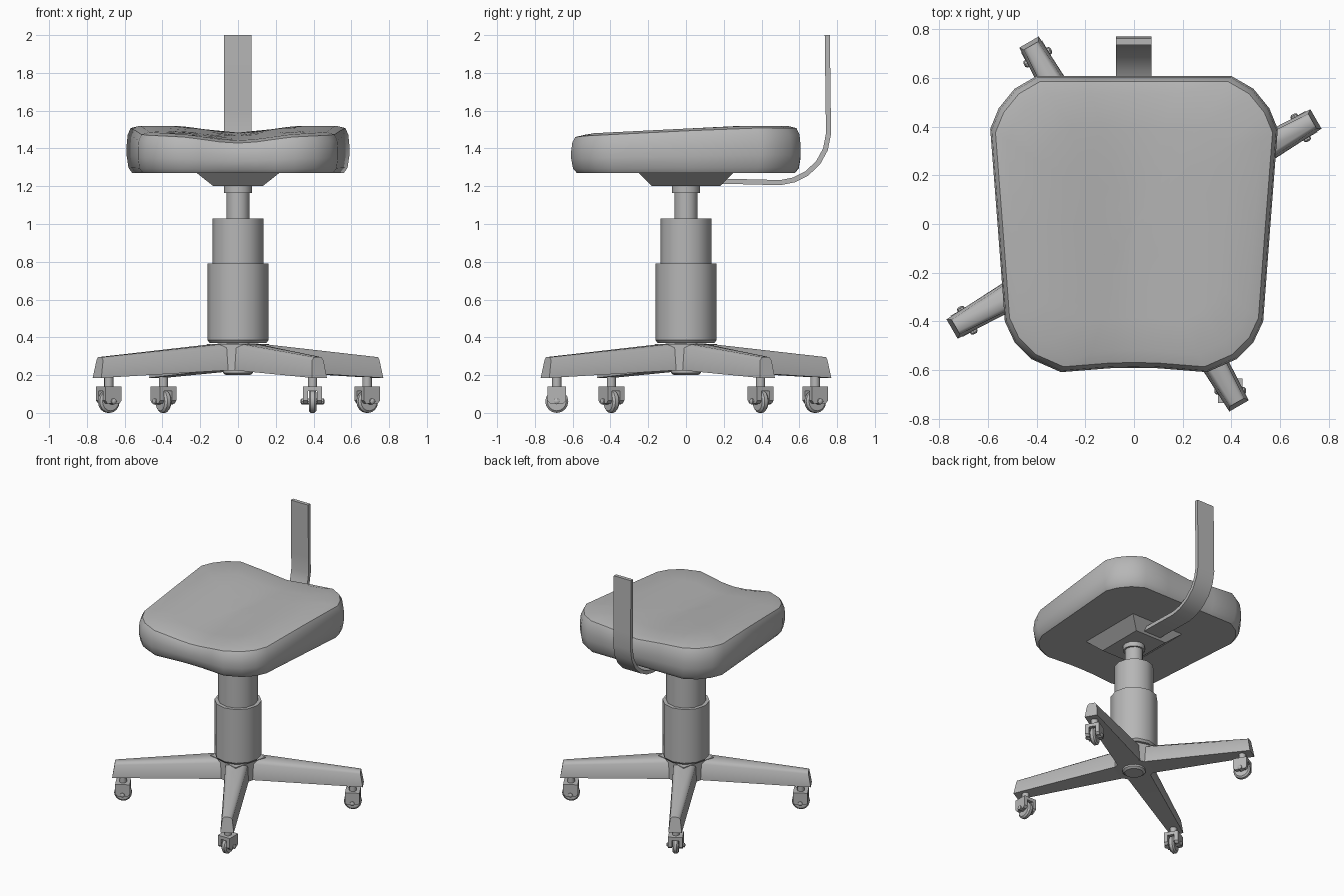
import bpy, bmesh
from math import radians, cos, sin, pi
from mathutils import Matrix, Vector

if "Cube" in bpy.data.objects:
    bpy.data.objects.remove(bpy.data.objects["Cube"])

grey = bpy.data.materials.new("dark_grey")
grey.diffuse_color = (0.47, 0.47, 0.47, 1)
grey.use_nodes = True
grey.node_tree.nodes["Principled BSDF"].inputs["Base Color"].default_value = grey.diffuse_color


def finish(name, bm, smooth=None):
    bmesh.ops.recalc_face_normals(bm, faces=bm.faces[:])
    me = bpy.data.meshes.new(name)
    bm.to_mesh(me)
    bm.free()
    me.materials.append(grey)
    ob = bpy.data.objects.new(name, me)
    bpy.context.collection.objects.link(ob)
    if smooth:
        bpy.ops.object.select_all(action='DESELECT')
        bpy.context.view_layer.objects.active = ob
        ob.select_set(True)
        bpy.ops.object.shade_smooth_by_angle(angle=radians(smooth))
    return ob


def loft(bm, rings):
    vs = [[bm.verts.new(p) for p in r] for r in rings]
    n = len(vs[0])
    for a, b in zip(vs, vs[1:]):
        for i in range(n):
            j = (i + 1) % n
            bm.faces.new((a[i], a[j], b[j], b[i]))
    bm.faces.new(vs[0])
    bm.faces.new(vs[-1])


def lathe(bm, profile, n, turn=0.0):
    loft(bm, [[(r * cos(turn + 2 * pi * i / n), r * sin(turn + 2 * pi * i / n), z)
               for i in range(n)] for r, z in profile])


def box(bm, x0, x1, y0, y1, z0, z1):
    loft(bm, [[(x0, y0, z), (x1, y0, z), (x1, y1, z), (x0, y1, z)] for z in (z0, z1)])


# Seat: rounded outline lofted through side rings, then a saddle-shaped top
half = [(0, -0.59), (0.1, -0.592), (0.2, -0.6), (0.3, -0.608), (0.42, -0.555),
        (0.49, -0.485), (0.53, -0.4), (0.56, 0.0), (0.59, 0.39), (0.555, 0.475),
        (0.49, 0.555), (0.4, 0.607), (0.2, 0.607), (0, 0.607)]
outline = half + [(-x, y) for x, y in half[-2:0:-1]]


def top_z(x, y):
    slope = 0.045 * min(1, max(0, (y + 0.6) / 0.9))
    dip = 0.018 * (1 + cos(pi * min(1, abs(x) / 0.36)))
    return 1.475 + slope - dip


rings = []
for inset, t in [(0.03, 0), (0.01, 0.12), (0, 0.4), (0, 0.6), (0.006, 0.85), (0.022, 1)]:
    s = 1 - inset / 0.6
    rings.append([(x * s, y * s, 1.27 + t * (top_z(x * s, y * s) - 0.012 - 1.27)) for x, y in outline])
for s in (0.88, 0.65, 0.45, 0.25, 0.03):
    rings.append([(x * s, y * s, top_z(x * s, y * s)) for x, y in outline])
bm = bmesh.new()
loft(bm, rings)
finish("seat", bm, 38)

# Mounting plate under the seat
bm = bmesh.new()
loft(bm, [[(-a, -b, z), (a, -b, z), (a, b, z), (-a, b, z)]
          for a, b, z in [(0.13, 0.18, 1.2), (0.225, 0.255, 1.275)]])
finish("seat_bracket", bm)

# Bent back support strap
path = [(0.1, 1.227), (0.3, 1.224), (0.5, 1.219), (0.57, 1.233), (0.64, 1.268), (0.70, 1.325),
        (0.738, 1.395), (0.755, 1.48), (0.753, 1.6), (0.748, 2.0)]
rings = []
for i, p in enumerate(path):
    a, b = path[max(0, i - 1)], path[min(len(path) - 1, i + 1)]
    d = (Vector(b) - Vector(a)).normalized() * 0.0135
    y0, z0, y1, z1 = p[0] + d.y, p[1] - d.x, p[0] - d.y, p[1] + d.x
    if i == len(path) - 1:
        z0 = z1 = 2.0
    rings.append([(-0.073, y0, z0), (0.071, y0, z0), (0.071, y1, z1), (-0.073, y1, z1)])
bm = bmesh.new()
loft(bm, rings)
finish("back_strap", bm, 30)

# Telescopic column
for name, prof, n in [
    ("lower_column", [(0.15, 0.37), (0.162, 0.385), (0.162, 0.79), (0.13, 0.79)], 12),
    ("middle_column", [(0.136, 0.6), (0.136, 1.03)], 12),
    ("upper_column", [(0.062, 1.0), (0.062, 1.165), (0.075, 1.165), (0.075, 1.21)], 12),
    ("base_plug", [(0.065, 0.2), (0.08, 0.212), (0.08, 0.3)], 12),
]:
    bm = bmesh.new()
    lathe(bm, prof, n)
    finish(name, bm, 35)

# Base hub, its flat corners facing between the legs
bm = bmesh.new()
lathe(bm, [(0.19, 0.225), (0.19, 0.365)], 4, radians(30))
finish("base_hub", bm)


# Four tapered legs, each with a caster
def leg_section(r, r_top, w, wt, z0, z1):
    e = (z1 - z0) * 0.15
    m = wt + (w - wt) * 0.2
    return [(r, -w, z0), (r, w, z0), (r_top, m, z1 - e), (r_top, wt * 0.65, z1),
            (r_top, -wt * 0.65, z1), (r_top, -m, z1 - e)]


for k in range(4):
    rot = Matrix.Rotation(radians(30 + 90 * k), 4, 'Z')
    bm = bmesh.new()
    loft(bm, [leg_section(0, 0, 0.085, 0.08, 0.228, 0.37),
              leg_section(0.12, 0.12, 0.082, 0.075, 0.225, 0.365),
              leg_section(0.862, 0.845, 0.046, 0.032, 0.185, 0.295)])
    bm.transform(rot)
    finish(f"leg_{k + 1}", bm, 50)

    # The front caster is swivelled to point straight ahead
    swivel = Matrix.Rotation(radians(-30 if k == 3 else 0), 4, 'Z')
    place = rot @ Matrix.Translation((0.79, 0, 0)) @ swivel
    # Fork and stem
    bm = bmesh.new()
    box(bm, -0.05, 0.05, -0.05, 0.05, 0.115, 0.14)
    for s in (-1, 1):
        y0, y1 = sorted((s * 0.024, s * 0.05))
        loft(bm, [[(-a, y0, z), (a, y0, z), (a, y1, z), (-a, y1, z)]
                  for a, z in [(0.035, 0.05), (0.05, 0.065), (0.05, 0.116)]])
    lathe(bm, [(0.025, 0.135), (0.025, 0.2)], 10)
    bm.transform(place)
    finish(f"caster_fork_{k + 1}", bm, 40)
    # Wheel with axle knobs
    bm = bmesh.new()
    lathe(bm, [(0.05, -0.02), (0.061, -0.01), (0.061, 0.01), (0.05, 0.02)], 16)
    lathe(bm, [(0.008, -0.064), (0.016, -0.058), (0.016, 0.058), (0.008, 0.064)], 8)
    bm.transform(place @ Matrix.Translation((0, 0, 0.061)) @ Matrix.Rotation(pi / 2, 4, 'X'))
    finish(f"caster_wheel_{k + 1}", bm, 40)
